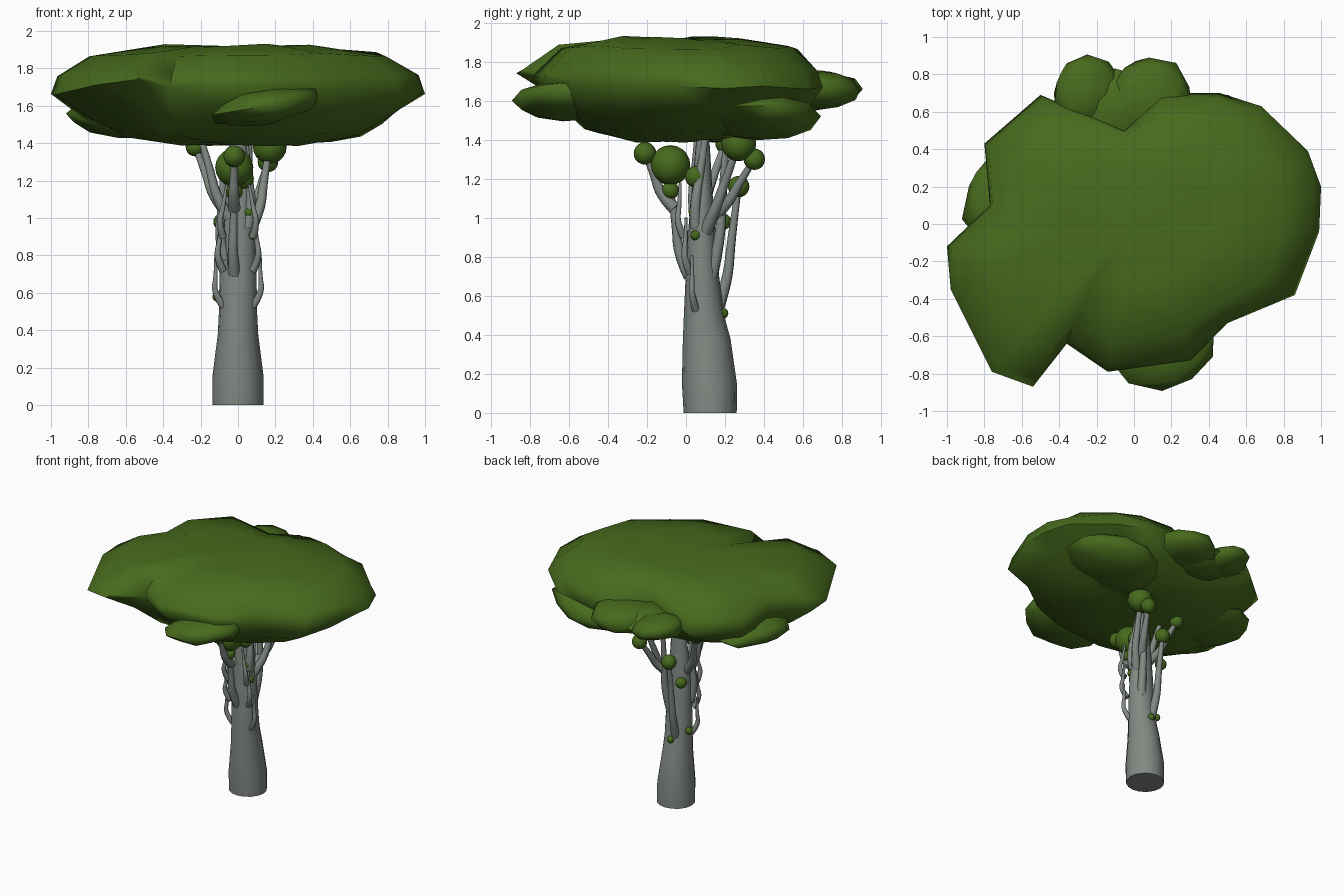
import bpy, bmesh, math, random
from mathutils import Vector

if "Cube" in bpy.data.objects:
    bpy.data.objects.remove(bpy.data.objects["Cube"])

random.seed(4)


def material(name, colour):
    m = bpy.data.materials.new(name)
    m.diffuse_color = (*colour, 1)
    m.use_nodes = True
    m.node_tree.nodes["Principled BSDF"].inputs["Base Color"].default_value = m.diffuse_color
    return m


leaf = material("leaf_green", (0.062, 0.145, 0.012))
bark = material("bark_grey", (0.22, 0.25, 0.225))


def smooth(ob, angle, mat):
    ob.data.materials.append(mat)
    bpy.context.collection.objects.link(ob)
    bpy.ops.object.select_all(action='DESELECT')
    ob.select_set(True)
    bpy.context.view_layer.objects.active = ob
    if ob.type == 'CURVE':
        bpy.ops.object.convert(target='MESH')
    bpy.ops.object.shade_smooth_by_angle(angle=math.radians(angle))


def finish(name, bm, mat, angle=60):
    bmesh.ops.recalc_face_normals(bm, faces=bm.faces)
    me = bpy.data.meshes.new(name)
    bm.to_mesh(me)
    bm.free()
    smooth(bpy.data.objects.new(name, me), angle, mat)


def loft(name, rings, mat, angle=60):
    bm = bmesh.new()
    loops = [[bm.verts.new(p) for p in r] for r in rings]
    n = len(loops[0])
    for a, b in zip(loops, loops[1:]):
        for i in range(n):
            j = (i + 1) % n
            bm.faces.new((a[i], a[j], b[j], b[i]))
    # close each end with a fan to its middle
    for ring in (loops[0], loops[-1]):
        tip = bm.verts.new(sum((v.co for v in ring), Vector()) / n)
        for i in range(n):
            bm.faces.new((ring[i], ring[(i + 1) % n], tip))
    finish(name, bm, mat, angle)


# Trunk: z, middle y, half depth, half width
profile = [(0, .124, .136, .137), (.15, .12, .141, .137), (.38, .106, .122, .108),
           (.5, .092, .103, .102), (.7, .084, .086, .099), (.9, .081, .073, .09),
           (1.1, .082, .056, .078), (1.45, .087, .03, .04)]
turn = [math.tau * i / 16 for i in range(16)]
loft("trunk", [[(rx * math.cos(t), y + ry * math.sin(t), z) for t in turn]
               for z, y, ry, rx in profile], bark)


# Leaf balls
def ball(name, centre, r):
    bm = bmesh.new()
    bmesh.ops.create_uvsphere(bm, u_segments=16, v_segments=10, radius=r)
    bmesh.ops.translate(bm, verts=bm.verts, vec=centre)
    finish(name, bm, leaf, 180)


# Branches: tapered tubes that bow away from the trunk, some with a ball at the end
def branch(name, start, end, r0, r1, bow):
    a, b = Vector(start), Vector(end)
    out = Vector((a.x, a.y - .085, 0)).normalized() * bow
    pts = [a, a.lerp(b, .25) + out, a.lerp(b, .6) + out * .3, b]
    cu = bpy.data.curves.new(name, 'CURVE')
    cu.dimensions = '3D'
    cu.bevel_depth = 1
    cu.bevel_resolution = 2
    cu.use_fill_caps = True
    cu.resolution_u = 4
    sp = cu.splines.new('NURBS')
    sp.points.add(3)
    for i, p in enumerate(pts):
        sp.points[i].co = (*p, 1)
        sp.points[i].radius = r0 + (r1 - r0) * i / 3
    sp.order_u = 3
    sp.use_endpoint_u = True
    smooth(bpy.data.objects.new(name, cu), 60, bark)


limbs = [((-.06, .08, 1.03), (-.23, .2, 1.38), .05),
         ((-.05, .05, 1.0), (-.2, .06, 1.43), 0),
         ((-.07, .05, .78), (-.08, .06, 1.25), 0),
         ((.06, .1, .93), (.17, .27, 1.38), .09),
         ((-.02, .02, .7), (-.02, -.08, 1.14), .045),
         ((-.02, -.06, 1.05), (-.02, -.21, 1.33), .058),
         ((-.02, .15, .5), (-.04, .27, 1.16), .055),
         ((.04, .13, .7), (.06, .21, 1.42), 0),
         ((.05, .14, 1.0), (.16, .35, 1.3), .055),
         ((.05, .05, .95), (.04, .1, 1.42), 0)]
for i, (a, b, r) in enumerate(limbs):
    branch(f"limb_{i + 1}", a, b, .034, .016, .035)
    if r:
        ball(f"limb_leaves_{i + 1}", b, r)
ball("front_leaves", (-.02, -.08, 1.27), .102)
ball("inner_leaves", (.03, .05, 1.21), .055)

# Thin twigs clinging to both sides, and little buds near them
for side in (-1, 1):
    for i, z in enumerate((.53, .72, .9)):
        y = .05 - .03 * i
        branch(f"twig_{side}_{i}", (side * .08, y, z),
               (side * (.12 - .03 * i), y - .02, z + .28), .022, .007, .045)
for i, z in enumerate((.51, .58, .91, .98, 1.03)):
    x, y = ((0, .19), (-.11, .12), (.07, .05), (-.09, .19), (.06, .04))[i]
    ball(f"bud_{i + 1}", (x, y, z), .042 if i == 3 else .027)

# Main crown: plan outline scaled through a stack of levels
plan = [(1, .2), (.99, -.04), (.86, -.38), (.5, -.53), (.3, -.73), (-.14, -.79),
        (-.36, -.64), (-.54, -.87), (-.76, -.79), (-.98, -.35), (-1, -.12), (-.77, .1),
        (-.8, .43), (-.5, .69), (-.05, .5), (.15, .7), (.46, .7), (.68, .63), (.93, .39)]
# scale, height, blend towards a plain oval
levels = [(.35, 1.395, .9), (.68, 1.445, .8), (.88, 1.55, .6), (1, 1.67, 0),
          (.97, 1.755, .05), (.82, 1.875, .35), (.45, 1.92, .7)]
rings = []
for s, z, soft in levels:
    ring = []
    for x, y in plan:
        d = Vector((x, y))
        u = d.normalized()
        p = d.lerp(Vector((u.x * .92, u.y * .74 - .03)), soft) * s
        lift = .13 * max(0, -y - .4) if 1.5 < z < 1.7 else 0
        ring.append((p.x, p.y, z + lift + random.uniform(-.012, .012)))
    rings.append(ring)
loft("crown", rings, leaf, 70)

# Side clumps under the crown rim: centre, radii, slope along x
clumps = [((.15, -.63, 1.6), (.29, .26, .1), .17), ((-.25, .7, 1.66), (.19, .2, .09), -.1),
          ((.08, .66, 1.655), (.24, .24, .105), 0), ((-.1, .6, 1.64), (.25, .22, .1), 0),
          ((-.64, .12, 1.53), (.28, .29, .1), -.1), ((.5, .36, 1.52), (.35, .32, .12), .15)]
for i, (c, r, slope) in enumerate(clumps):
    bm = bmesh.new()
    bmesh.ops.create_icosphere(bm, subdivisions=2, radius=1)
    for v in bm.verts:
        p = Vector([k * q for k, q in zip(v.co * random.uniform(.9, 1.06), r)])
        v.co = p + Vector(c) + Vector((0, 0, p.x * slope))
    finish(f"leaf_clump_{i + 1}", bm, leaf, 60)
